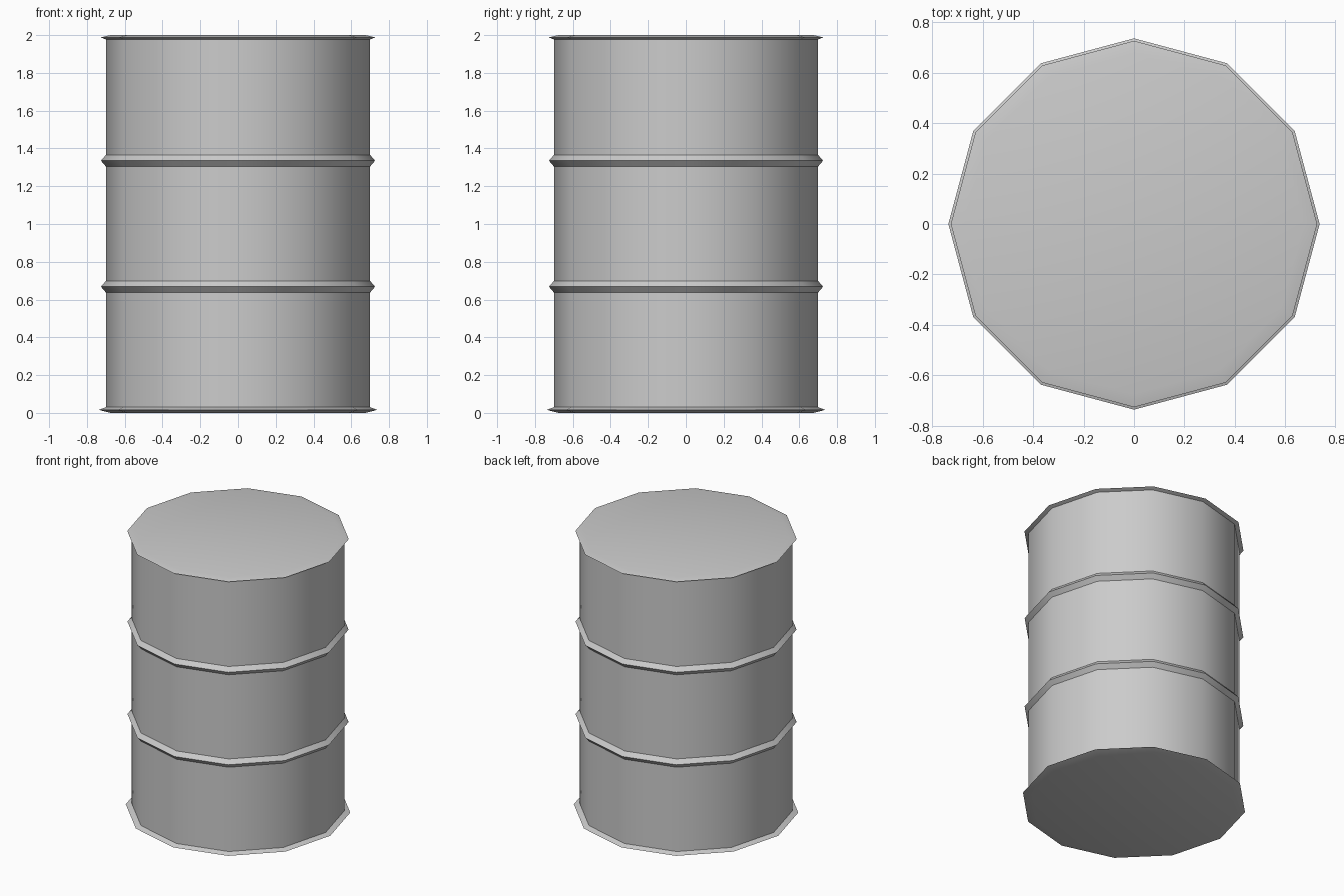
import bpy
import bmesh
from math import cos, sin, radians, pi

if "Cube" in bpy.data.objects:
    bpy.data.objects.remove(bpy.data.objects["Cube"])

SIDES = 12
BODY_R = 0.70

# Profile (radius, height), bottom to top: base rim, two hoops, top rim
profile = [(0.675, 0.0), (0.737, 0.016), (BODY_R, 0.03)]
for z in (0.668, 1.335):
    profile += [(BODY_R, z - 0.03), (0.726, z), (BODY_R, z + 0.03)]
profile += [(BODY_R, 1.977), (0.727, 1.988), (0.675, 2.0)]

# Lathe the profile into a closed twelve-sided drum
bm = bmesh.new()
rings = [[bm.verts.new((r * cos(2 * pi * i / SIDES), r * sin(2 * pi * i / SIDES), z))
          for i in range(SIDES)] for r, z in profile]
for low, high in zip(rings, rings[1:]):
    for i in range(SIDES):
        j = (i + 1) % SIDES
        face = bm.faces.new((low[i], low[j], high[j], high[i]))
        face.smooth = abs(face.normal.z) < 0.01 if face.normal.length else False

# Flat bottom and lid
bm.faces.new(rings[0][::-1])
bm.faces.new(rings[-1])

# Smooth the tall wall panels only; rims and hoops stay faceted
bm.normal_update()
for face in bm.faces:
    face.smooth = abs(face.normal.z) < 0.01

mesh = bpy.data.meshes.new("barrel")
bm.to_mesh(mesh)
bm.free()
mesh.set_sharp_from_angle(angle=radians(33))

barrel = bpy.data.objects.new("barrel", mesh)
bpy.context.collection.objects.link(barrel)
